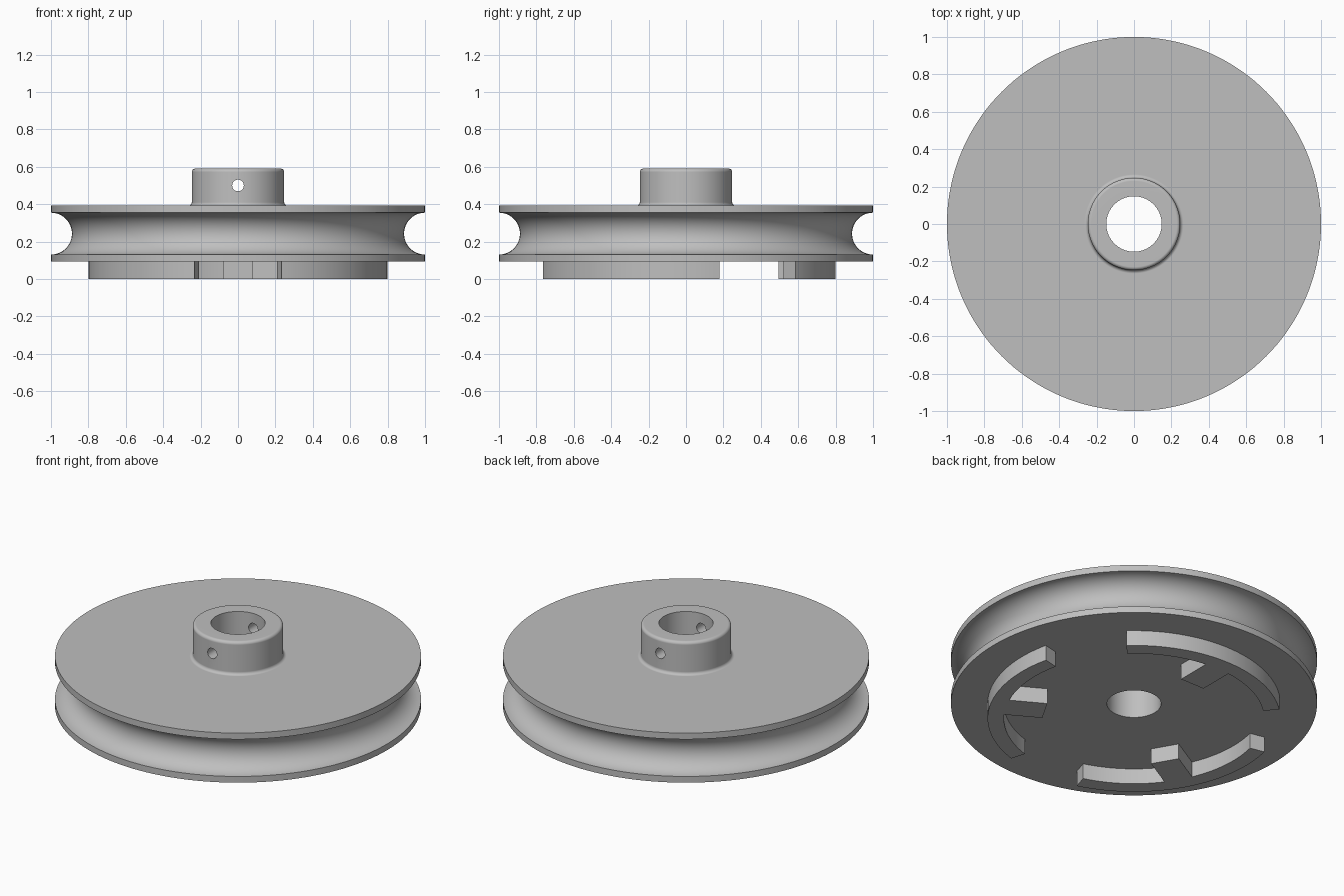
import bpy, bmesh
from math import sin, cos, pi, radians, sqrt
from mathutils import Vector

if "Cube" in bpy.data.objects:
    bpy.data.objects.remove(bpy.data.objects["Cube"])

grey = bpy.data.materials.new("plain grey")
grey.use_nodes = True
grey.diffuse_color = (0.52, 0.52, 0.52, 1)
grey.node_tree.nodes["Principled BSDF"].inputs["Base Color"].default_value = grey.diffuse_color


def add_object(name, bm):
    bmesh.ops.recalc_face_normals(bm, faces=bm.faces)
    mesh = bpy.data.meshes.new(name)
    bm.to_mesh(mesh)
    bm.free()
    mesh.materials.append(grey)
    obj = bpy.data.objects.new(name, mesh)
    bpy.context.collection.objects.link(obj)
    return obj


def activate(obj):
    bpy.ops.object.select_all(action='DESELECT')
    obj.select_set(True)
    bpy.context.view_layer.objects.active = obj


def arc(cx, cy, r, start, end, steps):
    """Points along a circular arc, angles in degrees."""
    angles = [radians(start + (end - start) * i / steps) for i in range(steps + 1)]
    return [(cx + r * cos(a), cy + r * sin(a)) for a in angles]


# Main dimensions
BASE, TOP, HUB_TOP = 0.093, 0.392, 0.59
BORE, HUB, GROOVE, FILLET = 0.148, 0.247, 0.112, 0.018
MID = (BASE + TOP) / 2

# Pulley wheel with rope groove, hub and bore, turned from one closed profile
profile = [(BORE, BASE), (1, BASE)]
profile += arc(1, MID, GROOVE, 270, 90, 24)
profile += [(1, TOP)]
profile += arc(HUB + FILLET, TOP + FILLET, FILLET, 270, 180, 5)
profile += arc(HUB - FILLET, HUB_TOP - FILLET, FILLET, 0, 90, 5)
profile += [(BORE, HUB_TOP)]

bm = bmesh.new()
verts = [bm.verts.new((r, 0, z)) for r, z in profile]
edges = [bm.edges.new((v, verts[(i + 1) % len(verts)])) for i, v in enumerate(verts)]
bmesh.ops.spin(bm, geom=verts + edges, cent=(0, 0, 0), axis=(0, 0, 1),
               angle=2 * pi, steps=144, use_merge=False)
bmesh.ops.remove_doubles(bm, verts=bm.verts, dist=0.0001)
wheel = add_object("pulley_wheel", bm)

# Set screw hole through both hub walls
bpy.ops.mesh.primitive_cylinder_add(vertices=32, radius=0.031, depth=0.8,
                                    location=(0, 0, 0.5), rotation=(pi / 2, 0, 0))
cutter = bpy.context.object
cutter.name = "screw_hole_cutter"
cutter.hide_render = True
cut = wheel.modifiers.new("screw hole", 'BOOLEAN')
cut.object = cutter
cut.solver = 'EXACT'
activate(wheel)
bpy.ops.object.modifier_apply(modifier=cut.name)
bpy.data.objects.remove(cutter)


# Three curved drive ribs under the wheel, each with an inward tooth
def drive_rib(name, turn):
    outer, inner, half, tip = 0.8, 0.711, 0.08, 0.495
    root = sqrt(inner ** 2 - half ** 2)
    outline = arc(0, 0, outer, 47, 133, 36)
    outline += [p for p in arc(0, 0, inner, 133, 47, 36) if p[0] < -half - 0.005]
    outline += [(-half, root), (-half, tip), (half, tip), (half, root)]
    outline += [p for p in arc(0, 0, inner, 133, 47, 36) if p[0] > half + 0.005]
    bm = bmesh.new()
    face = bm.faces.new([bm.verts.new((x, y, 0)) for x, y in outline])
    grown = bmesh.ops.extrude_face_region(bm, geom=[face])["geom"]
    bmesh.ops.translate(bm, vec=Vector((0, 0, BASE)),
                        verts=[g for g in grown if isinstance(g, bmesh.types.BMVert)])
    rib = add_object(name, bm)
    rib.rotation_euler.z = radians(turn)
    return rib


ribs = [drive_rib(f"drive_rib_{i + 1}", 120 * i) for i in range(3)]

# Smooth curved faces, keep corners crisp and flats flat
for obj in [wheel] + ribs:
    activate(obj)
    bpy.ops.object.shade_smooth_by_angle(angle=radians(30))
    weighted = obj.modifiers.new("flat faces", 'WEIGHTED_NORMAL')
    weighted.keep_sharp = True
